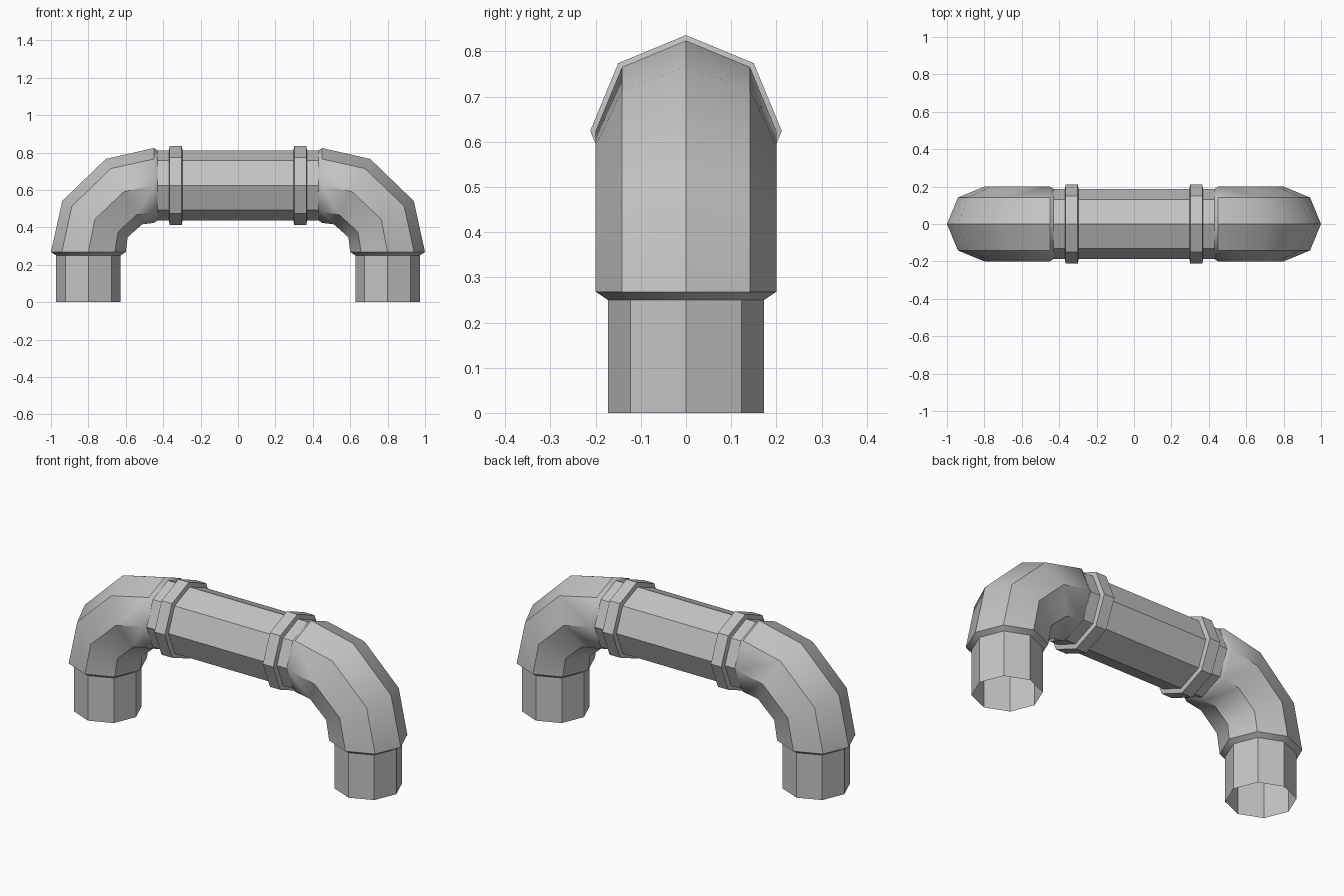
import bpy
import bmesh
from math import cos, sin, pi, radians

SIDES = 8
AXIS_Z = 0.624   # height of the horizontal run
LEG_X = -0.8     # centre line of the leg

if "Cube" in bpy.data.objects:
    bpy.data.objects.remove(bpy.data.objects["Cube"], do_unlink=True)

grey = bpy.data.materials.new("pipe grey")
grey.use_nodes = True
colour = (0.55, 0.55, 0.55, 1)
grey.diffuse_color = colour
grey.node_tree.nodes["Principled BSDF"].inputs["Base Color"].default_value = colour


def tube(name, stations, mirrored=True):
    """Open octagonal tube through (x, z, tilt in degrees, radius) stations."""
    bm = bmesh.new()
    rings = []
    for x, z, tilt, r in stations:
        t = radians(tilt)
        ring = []
        for i in range(SIDES):
            a = 2 * pi * i / SIDES
            out = r * cos(a)
            ring.append(bm.verts.new((x - out * cos(t), r * sin(a), z + out * sin(t))))
        rings.append(ring)
    for lower, upper in zip(rings, rings[1:]):
        for i in range(SIDES):
            j = (i + 1) % SIDES
            bm.faces.new((lower[i], upper[i], upper[j], lower[j]))
    mesh = bpy.data.meshes.new(name)
    bm.to_mesh(mesh)
    bm.free()
    mesh.materials.append(grey)
    obj = bpy.data.objects.new(name, mesh)
    bpy.context.collection.objects.link(obj)
    bpy.ops.object.select_all(action='DESELECT')
    obj.select_set(True)
    bpy.context.view_layer.objects.active = obj
    bpy.ops.object.shade_smooth_by_angle(angle=radians(40))
    if mirrored:
        obj.modifiers.new("mirror", 'MIRROR').use_mirror_merge = False
    return obj


# Straight legs, open at the bottom
tube("legs", [(LEG_X, 0, 0, 0.173), (LEG_X, 0.25, 0, 0.173)])

# Wider elbows with a short flare at both ends
tube("elbows", [
    (LEG_X, 0.25, 0, 0.173),
    (LEG_X, 0.268, 0, 0.2),
    (-0.765, 0.444, 29, 0.2),
    (-0.61, 0.591, 61, 0.2),
    (-0.45, AXIS_Z, 90, 0.2),
    (-0.43, AXIS_Z, 90, 0.187),
])

# Horizontal run between the elbows
tube("cross_pipe", [(-0.43, AXIS_Z, 90, 0.187), (0.43, AXIS_Z, 90, 0.187)], mirrored=False)

# Raised collars around the run
tube("collars", [
    (-0.333 + dx, AXIS_Z, 90, r)
    for dx, r in ((-0.037, 0.186), (-0.032, 0.212), (0.032, 0.212), (0.037, 0.186))
])
